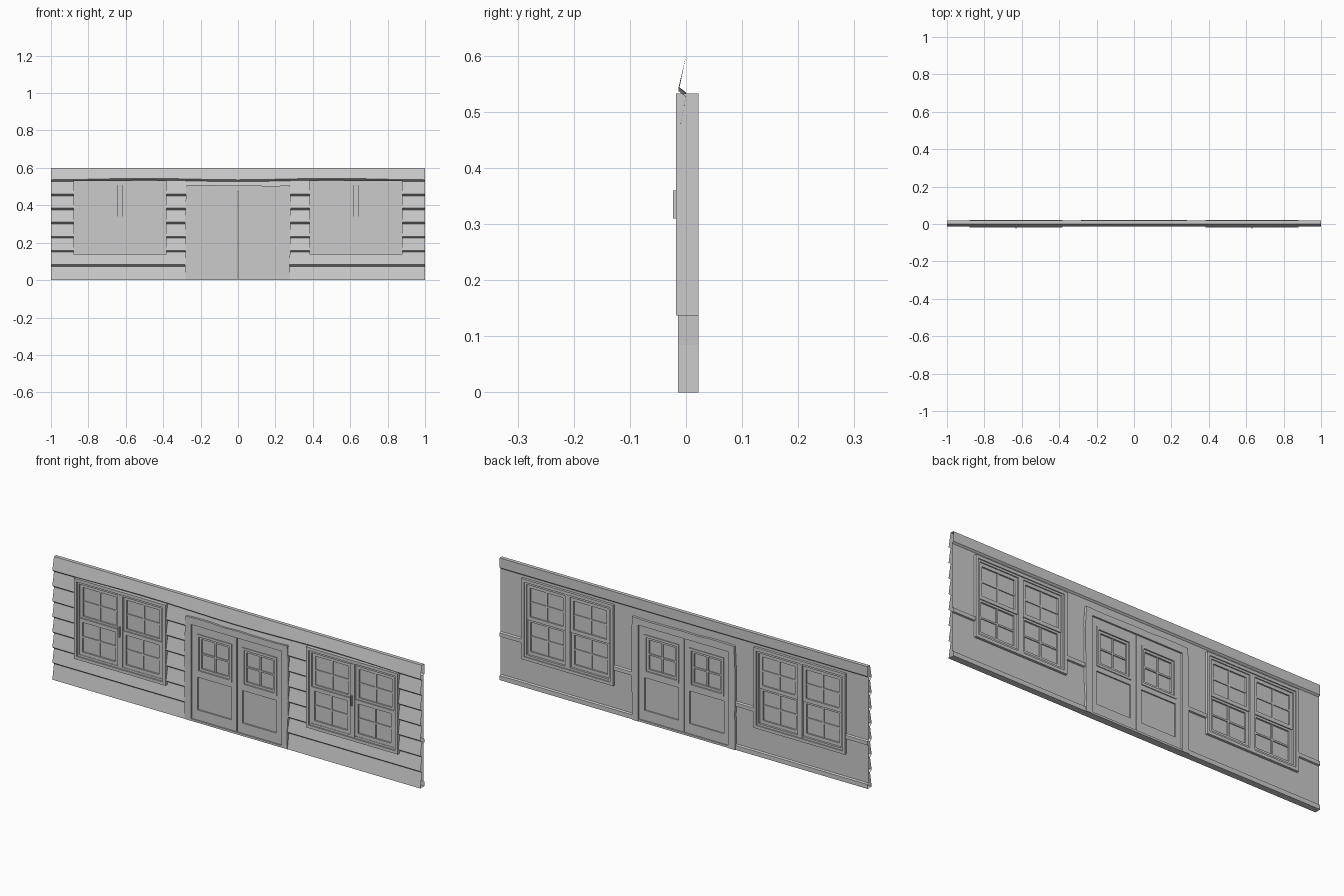
import bpy, bmesh, math, random

if "Cube" in bpy.data.objects:
    bpy.data.objects.remove(bpy.data.objects["Cube"])
random.seed(4)


def make(name, bm):
    me = bpy.data.meshes.new(name)
    bm.to_mesh(me)
    bm.free()
    ob = bpy.data.objects.new(name, me)
    bpy.context.collection.objects.link(ob)
    return ob


def box(bm, x0, x1, y0, y1, z0, z1):
    r = bmesh.ops.create_cube(bm, size=1)
    for v in r["verts"]:
        v.co = ((x0 + x1) / 2 + v.co.x * (x1 - x0),
                (y0 + y1) / 2 + v.co.y * (y1 - y0),
                (z0 + z1) / 2 + v.co.z * (z1 - z0))


def ring(bm, x0, x1, y0, y1, z0, z1, w):
    # mitred picture frame with square section
    loops = []
    for d, y in ((0, y0), (w, y0), (w, y1), (0, y1)):
        loops.append([bm.verts.new((x, y, z)) for x, z in
                      ((x0 + d, z0 + d), (x1 - d, z0 + d), (x1 - d, z1 - d), (x0 + d, z1 - d))])
    for a, b in zip(loops, loops[1:] + loops[:1]):
        for i in range(4):
            j = (i + 1) % 4
            bm.faces.new((a[i], a[j], b[j], b[i]))
    bmesh.ops.recalc_face_normals(bm, faces=bm.faces)


def sash(bm, x0, x1, y0, y1, z0, z1, w=0.018, m=0.008):
    # frame, crossed glazing bars and a pane
    ring(bm, x0, x1, y0, y1, z0, z1, w)
    cx, cz = (x0 + x1) / 2, (z0 + z1) / 2
    a, b = y0 + 0.003, y1 - 0.003
    box(bm, cx - m / 2, cx + m / 2, a, b, z0 + w, z1 - w)
    box(bm, x0 + w, x1 - w, a, b, cz - m / 2, cz + m / 2)
    g = (y0 + y1) / 2
    box(bm, x0 + w / 2, x1 - w / 2, g - 0.001, g + 0.001, z0 + w / 2, z1 - w / 2)


def clip(profile, lo, hi):
    # keep the part of a (y, z) profile between two heights
    out = []
    for (ya, za), (yb, zb) in zip(profile, profile[1:]):
        a, b = max(za, lo), min(zb, hi)
        if a > b or (a == b and za != zb):
            continue
        s = (yb - ya) / (zb - za) if zb != za else 0
        p = (ya + s * (a - za), a)
        q = (ya + s * (b - za), b) if zb != za else (yb, zb)
        for t in (p, q):
            if not out or out[-1] != t:
                out.append(t)
    return out


def sheet(name, profile, sag=0, flip=False):
    # extrude the profile along x, leaving the openings free
    bm = bmesh.new()
    for x0, x1, lo, hi in SPANS:
        pts = clip(profile, lo, hi)
        n = max(1, round((x1 - x0) / 0.12)) if sag else 1
        rows = []
        for i in range(n + 1):
            x = x0 + (x1 - x0) * i / n
            lift = sag * math.sin(math.pi * x) ** 2
            rows.append([bm.verts.new((x, y, z + (lift if 0.5 < z < 0.599 else 0))) for y, z in pts])
        for a, b in zip(rows, rows[1:]):
            for k in range(len(pts) - 1):
                f = bm.faces.new((a[k], b[k], b[k + 1], a[k + 1]))
                if flip:
                    f.normal_flip()
    return make(name, bm)


# wall columns left around two windows and the door: x0, x1, z0, z1
SPANS = [(-0.26, 0.26, 0.49, 0.6)]
for s in (-1, 1):
    for a, b, lo, hi in ((0.865, 1, 0, 0.6), (0.26, 0.395, 0, 0.6),
                         (0.395, 0.865, 0, 0.15), (0.395, 0.865, 0.52, 0.6)):
        SPANS.append((min(s * a, s * b), max(s * a, s * b), lo, hi))

# lapped boards on the front
P = 0.0755
lap = [(0.0, 0.0)]
for i in range(8):
    z = i * P + 0.008 if i else 0.0
    lap += [(-0.013, z), (0.0, (i + 1) * P - 0.002 if i < 7 else 0.6)]
sheet("siding", lap, sag=0.008)

# inner wall with baseboard, chair rail and top moulding
inner = [(0.0, 0.0), (0.018, 0.0), (0.018, 0.022), (0.01, 0.026),
         (0.01, 0.212), (0.018, 0.214), (0.018, 0.232), (0.01, 0.236),
         (0.01, 0.545), (0.018, 0.552), (0.018, 0.6), (0.0, 0.6)]
sheet("inner_wall", inner, flip=True)

# paired sash windows
for s, side in ((-1, "left"), (1, "right")):
    X = lambda a, b: (min(s * a, s * b), max(s * a, s * b))
    bm = bmesh.new()
    ring(bm, *X(0.382, 0.88), -0.018, 0.022, 0.137, 0.533, 0.015)
    ring(bm, *X(0.397, 0.865), -0.012, 0.017, 0.152, 0.518, 0.01)
    box(bm, *X(0.618, 0.644), -0.015, 0.018, 0.155, 0.515)
    box(bm, *X(0.628, 0.634), -0.023, -0.012, 0.31, 0.36)
    make("window_frame_" + side, bm)
    bm = bmesh.new()
    for a, b in ((0.405, 0.62), (0.642, 0.857)):
        sash(bm, *X(a, b), -0.004, 0.012, 0.333, 0.51)
        sash(bm, *X(a, b), -0.010, 0.007, 0.16, 0.341)
    make("window_sashes_" + side, bm)

# door casing with a slightly hand-cut edge
bm = bmesh.new()
path = [(-1, 0.51 * i / 6) for i in range(6)]
outer, innr = [], []
for i in range(7):
    t = i / 6
    outer.append((-0.279 + random.uniform(-.004, .004), 0.507 * t))
    innr.append((-0.245, 0.473 * t))
for i in range(1, 8):
    t = i / 8
    outer.append((-0.279 + 0.558 * t, 0.507 + random.uniform(-.004, .004)))
    innr.append((-0.245 + 0.49 * t, 0.473))
for i in range(6, -1, -1):
    t = i / 6
    outer.append((0.279 + random.uniform(-.004, .004), 0.507 * t))
    innr.append((0.245, 0.473 * t))
rows = []
for (ox, oz), (ix, iz) in zip(outer, innr):
    rows.append([bm.verts.new(c) for c in ((ox, -0.014, oz), (ix, -0.014, iz),
                                           (ix, 0.022, iz), (ox, 0.022, oz))])
for a, b in zip(rows, rows[1:]):
    for k in range(4):
        j = (k + 1) % 4
        bm.faces.new((a[k], b[k], b[j], a[j]))
bm.faces.new(rows[0])
bm.faces.new(rows[-1][::-1])
bmesh.ops.recalc_face_normals(bm, faces=bm.faces)
make("door_casing", bm)

# threshold
bm = bmesh.new()
box(bm, -0.245, 0.245, -0.014, 0.02, 0, 0.01)
make("threshold", bm)

# two door leaves: stiles and rails, recessed panel, glazed upper light
for s, side in ((-1, "left"), (1, "right")):
    X = lambda a, b: (min(s * a, s * b), max(s * a, s * b))
    bm = bmesh.new()
    box(bm, *X(0.002, 0.03), -0.008, 0.014, 0.01, 0.473)
    box(bm, *X(0.215, 0.245), -0.008, 0.014, 0.01, 0.473)
    for lo, hi in ((0.01, 0.06), (0.22, 0.25), (0.43, 0.473)):
        box(bm, *X(0.03, 0.215), -0.008, 0.014, lo, hi)
    box(bm, *X(0.03, 0.215), -0.001, 0.008, 0.06, 0.22)
    make("door_leaf_" + side, bm)
    bm = bmesh.new()
    ring(bm, *X(0.028, 0.217), -0.012, 0.018, 0.243, 0.433, 0.012)
    sash(bm, *X(0.04, 0.205), -0.006, 0.012, 0.255, 0.421, 0.011)
    make("door_light_" + side, bm)
